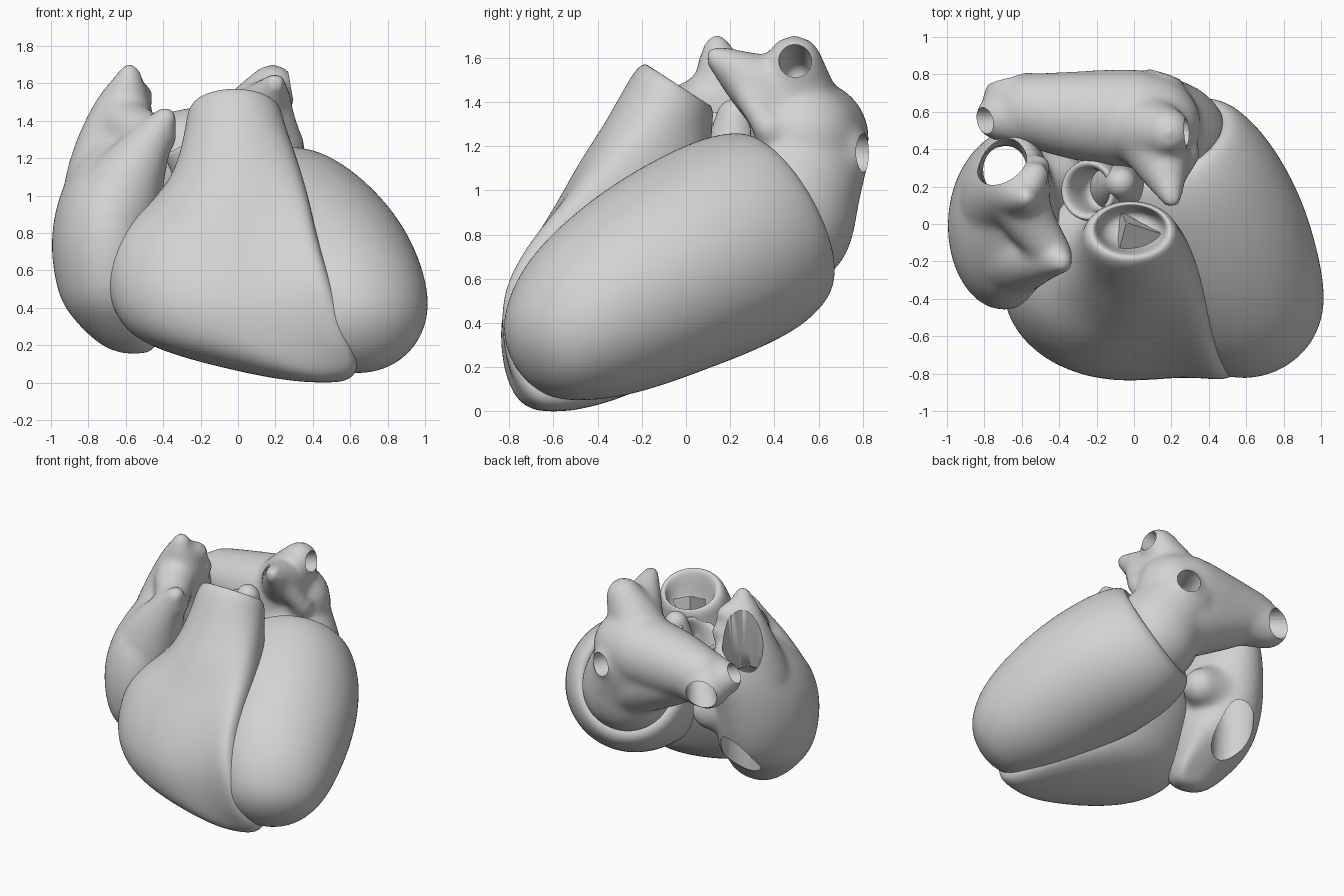
import bpy, bmesh, math
from mathutils import Vector

cube = bpy.data.objects.get("Cube")
if cube:
    bpy.data.objects.remove(cube, do_unlink=True)

grey = bpy.data.materials.new("plain_grey")
grey.use_nodes = True
grey.diffuse_color = (0.65, 0.65, 0.65, 1)
grey.node_tree.nodes["Principled BSDF"].inputs["Base Color"].default_value = (0.65, 0.65, 0.65, 1)

SIDES = 28
ANGLES = [2 * math.pi * i / SIDES for i in range(SIDES)]


def loft(bm, rings):
    """Skin a list of point rings and close both ends."""
    loops = [[bm.verts.new(p) for p in ring] for ring in rings]
    for a, b in zip(loops, loops[1:]):
        for i in range(SIDES):
            j = (i + 1) % SIDES
            bm.faces.new((a[i], a[j], b[j], b[i]))
    bm.faces.new(loops[0][::-1])
    bm.faces.new(loops[-1])


def layers(bm, rows):
    """Stacked ovals: z, left, right, front, back, y of right edge, tilt."""
    rings = []
    for z, x0, x1, y0, y1, edge, tilt in rows:
        cx, cy, rx, ry = (x0 + x1) / 2, (y0 + y1) / 2, (x1 - x0) / 2, (y1 - y0) / 2
        bend = 0 if edge is None else edge - cy
        ring = []
        for a in ANGLES:
            c, s = math.cos(a), math.sin(a)
            y = ry * s + bend * max(0, c) ** 3
            ring.append((cx + rx * c, cy + y, z - tilt * y))
        rings.append(ring)
    loft(bm, rings)


def tube(bm, path, round_ends=True):
    """Rings of given radius along a nearly straight path of (x, y, z, r)."""
    pts = [(Vector(p[:3]), p[3]) for p in path]
    axis = (pts[-1][0] - pts[0][0]).normalized()
    side = axis.orthogonal().normalized()
    up = axis.cross(side)
    if round_ends:
        caps = [math.radians(d) for d in (25, 50, 70, 85)]
        (p, r), (q, s) = pts[0], pts[-1]
        start = [(p - axis * r * math.sin(a), r * math.cos(a)) for a in reversed(caps)]
        end = [(q + axis * s * math.sin(a), s * math.cos(a)) for a in caps]
        pts = start + pts + end
    loft(bm, [[p + (side * math.cos(a) + up * math.sin(a)) * r for a in ANGLES]
              for p, r in pts])


def make(name, bm):
    bmesh.ops.recalc_face_normals(bm, faces=bm.faces[:])
    mesh = bpy.data.meshes.new(name)
    bm.to_mesh(mesh)
    bm.free()
    obj = bpy.data.objects.new(name, mesh)
    bpy.context.collection.objects.link(obj)
    return obj


def finish(obj, angle=50):
    """Apply modifiers, colour and shade."""
    bpy.context.view_layer.update()
    graph = bpy.context.evaluated_depsgraph_get()
    mesh = bpy.data.meshes.new_from_object(obj.evaluated_get(graph))
    obj.modifiers.clear()
    obj.data = mesh
    mesh.materials.clear()
    mesh.materials.append(grey)
    bpy.ops.object.select_all(action='DESELECT')
    obj.select_set(True)
    bpy.context.view_layer.objects.active = obj
    bpy.ops.object.shade_smooth_by_angle(angle=math.radians(angle))


def smooth_part(name, bm):
    obj = make(name, bm)
    obj.modifiers.new("Subdivide", 'SUBSURF').levels = 2
    finish(obj, 80)


def blended_part(name, bm, cuts):
    """Fuse overlapping tubes into one soft body, then open its vessels."""
    obj = make(name, bm)
    obj.modifiers.new("Subdivide", 'SUBSURF').levels = 2
    fuse = obj.modifiers.new("Fuse", 'REMESH')
    fuse.mode = 'VOXEL'
    fuse.voxel_size = 0.02
    soft = obj.modifiers.new("Soften", 'SMOOTH')
    soft.factor = 0.5
    soft.iterations = 20
    cutters = []
    for path in cuts:
        cut_bm = bmesh.new()
        tube(cut_bm, path)
        cutter = make("vessel_cutter", cut_bm)
        cutter.hide_render = True
        cutters.append(cutter)
        cut = obj.modifiers.new("Opening", 'BOOLEAN')
        cut.operation = 'DIFFERENCE'
        cut.solver = 'EXACT'
        cut.object = cutter
    finish(obj)
    for cutter in cutters:
        bpy.data.objects.remove(cutter, do_unlink=True)


# Left ventricle: a slanted egg; position, width, height and lift along its axis
apex, base = Vector((0.76, -0.74, 0.22)), Vector((0.19, 0.41, 0.9))
axis = (base - apex).normalized()
side = axis.cross(Vector((0, 0, 1))).normalized()
up = side.cross(axis)
profile = [(0, .03, .03, 0), (.01, .13, .12, 0), (.04, .23, .2, 0), (.08, .3, .26, .005),
           (.15, .375, .325, .015), (.25, .43, .39, .02), (.4, .48, .44, .02),
           (.55, .51, .47, .015), (.7, .515, .49, 0), (.85, .49, .492, -.015),
           (.95, .445, .465, -.02), (1.01, .4, .425, -.02), (1.03, .35, .37, -.01),
           (1.01, .3, .31, 0), (.93, .25, .25, 0)]
bm = bmesh.new()
loft(bm, [[apex.lerp(base, t) + up * (lift + h * math.sin(a)) + side * w * math.cos(a)
           for a in ANGLES] for t, w, h, lift in profile])
smooth_part("left_ventricle", bm)

# Right ventricle: wraps the front and rises to an open outflow
bm = bmesh.new()
layers(bm, [
    (.0, .38, .54, -.66, -.54, None, 0),
    (.02, .2, .6, -.72, -.43, -.61, 0),
    (.06, 0, .64, -.77, -.29, -.64, 0),
    (.14, -.33, .64, -.81, -.12, -.67, 0),
    (.24, -.58, .605, -.835, 0, -.71, 0),
    (.4, -.68, .55, -.845, .07, -.73, 0),
    (.55, -.71, .5, -.805, .13, -.73, 0),
    (.7, -.7, .45, -.735, .17, -.66, 0),
    (.85, -.63, .41, -.645, .18, -.55, 0),
    (.97, -.46, .385, -.57, .15, -.43, 0),
    (1.1, -.355, .345, -.485, .12, -.3, .1),
    (1.25, -.305, .295, -.37, .115, -.18, .2),
    (1.38, -.28, .25, -.28, .12, None, .42),
    (1.45, -.27, .235, -.225, .125, None, .6),
    (1.485, -.235, .2, -.18, .115, None, .65),
    (1.465, -.2, .17, -.155, .095, None, .65),
    (1.3, -.18, .15, -.14, .08, None, .5),
    (1.25, -.1, .07, -.1, .03, None, .5)])
smooth_part("right_ventricle", bm)

# Outflow valve: a three sided peak inside the outlet
bm = bmesh.new()
bmesh.ops.create_cone(bm, cap_ends=True, segments=3, radius1=.17, radius2=.01, depth=.16)
valve = make("outflow_valve", bm)
valve.location = (-.02, -.03, 1.37)
valve.rotation_euler = (-.5, 0, .5)
finish(valve, 30)

# Aortic root: open collar between the chambers, with a domed side wall
bm = bmesh.new()
axis, ring = Vector((-.45, 0, .9)).normalized(), Vector((-.25, .18, 1.29))
tube(bm, [(*(ring + axis * d), r) for d, r in
          [(-.5, .17), (-.3, .175), (-.08, .17), (-.01, .165), (.005, .15), (-.01, .12),
           (-.1, .11), (-.2, .11), (-.22, .06)]], round_ends=False)
tube(bm, [(-.08, .2, 1.0, .18), (-.07, .22, 1.33, .085)])
smooth_part("aortic_root", bm)

# Right atrium: rounded sac, vein flap and pointed auricle joined by a saddle, hollow through
bm = bmesh.new()
layers(bm, [
    (.15, -.62, -.48, -.1, -.03, None, 0),
    (.18, -.71, -.43, -.18, 0, -.03, 0),
    (.25, -.8, -.41, -.27, .06, .02, 0),
    (.36, -.9, -.41, -.38, .19, .05, 0),
    (.44, -.95, -.4, -.43, .32, .05, 0),
    (.54, -.98, -.39, -.46, .4, .05, 0),
    (.75, -1.01, -.39, -.47, .45, None, 0),
    (.98, -.97, -.4, -.42, .49, None, 0),
    (1.15, -.89, -.43, -.28, .52, None, 0),
    (1.3, -.79, -.46, -.08, .49, None, 0),
    (1.38, -.72, -.5, .05, .43, None, 0)])
tube(bm, [(-.68, .12, 1.05, .26), (-.65, .19, 1.3, .21), (-.6, .19, 1.52, .15), (-.58, .14, 1.645, .065)])
tube(bm, [(-.59, .13, 1.58, .08), (-.53, .26, 1.53, .08)])
tube(bm, [(-.66, -.14, .9, .27), (-.56, -.17, 1.15, .18), (-.45, -.18, 1.32, .11), (-.39, -.2, 1.41, .07)])
tube(bm, [(-.42, -.17, 1.32, .1), (-.56, 0, 1.34, .14), (-.61, .15, 1.4, .16)])
tube(bm, [(-.6, .22, 1.3, .16), (-.52, .3, 1.41, .08)])
tube(bm, [(-.6, .18, .8, .27), (-.4, .26, .76, .14)])
blended_part("right_atrium", bm, [
    [(-.69, .26, .85, .17), (-.7, .3, 1.22, .125), (-.74, .38, 1.55, .17), (-.82, .55, 1.9, .25)],
    [(-.69, .22, .95, .19), (-.67, .28, .6, .145), (-.65, .28, .2, .14)]])

# Left atrium: cross body, four vein stubs, pointed auricle and funnel to the egg
bm = bmesh.new()
for path in [
    [(-.55, .61, 1.21, .2), (-.3, .575, 1.22, .245), (0, .57, 1.24, .27), (.1, .54, 1.24, .26)],
    [(-.4, .58, 1.15, .19), (-.15, .55, 1.07, .24), (.08, .52, .99, .27)],
    [(.06, .5, 1.38, .21), (.18, .49, 1.57, .135)],
    [(.02, .58, 1.18, .22), (.13, .7, 1.17, .145)],
    [(-.45, .6, 1.2, .2), (-.65, .665, 1.16, .16)],
    [(-.45, .58, 1.22, .2), (-.72, .57, 1.21, .13)],
    [(.1, .45, 1.4, .2), (.17, .27, 1.51, .13), (.2, .14, 1.6, .06)],
    [(.12, .47, 1.28, .2), (.28, .38, 1.28, .08)],
    [(.19, .22, 1.54, .07), (.28, .36, 1.3, .07)],
    [(.06, .56, 1.15, .27), (.13, .51, 1.03, .29), (.18, .44, .87, .34)],
]:
    tube(bm, path)
blended_part("left_atrium", bm, [
    [(.08, .5, 1.52, .06), (.42, .49, 1.63, .085)],
    [(.07, .6, 1.18, .07), (.24, .95, 1.16, .1)],
    [(-.5, .56, 1.2, .08), (-.76, .89, 1.12, .12)],
    [(-.55, .57, 1.19, .05), (-.95, .54, 1.31, .085)]])
